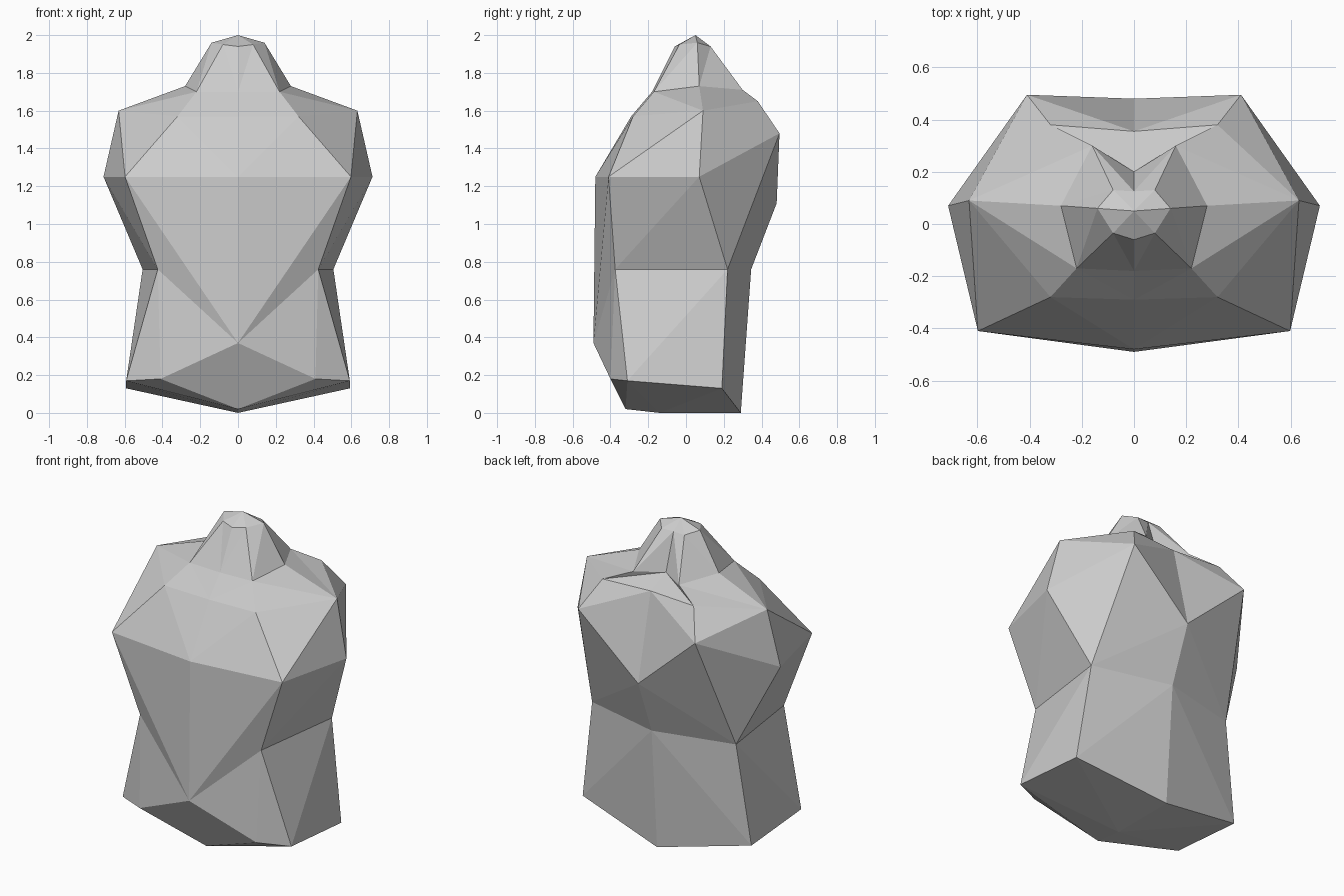
import bpy, bmesh

if "Cube" in bpy.data.objects:
    bpy.data.objects.remove(bpy.data.objects["Cube"])

# Corner points shared by several sections of the right half (x, y, z)
belly = (0, -.49, .37)
waist_back = (.505, .22, .76)
hem_back = (.592, .19, .13)
under = (0, -.14, 0)
under_front = (0, -.32, .02)
crown = (0, .05, 2.0)

# Half sections, top to bottom, each running front centre -> side -> back centre
head = [(0, -.06, 1.94), (.08, -.035, 1.95), (.14, .06, 1.96), (.08, .13, 1.94), (0, .125, 1.94)]
neck = [(0, -.18, 1.70), (.22, -.17, 1.70), (.28, .07, 1.73), (.16, .30, 1.71), (0, .20, 1.71)]
shoulder = [(0, -.29, 1.57), (.32, -.28, 1.57), (.632, .09, 1.6), (.32, .38, 1.65), (0, .355, 1.65)]
chest = [(0, -.48, 1.25), (.598, -.41, 1.25), (.712, .07, 1.25), (.41, .495, 1.48), (0, .48, 1.11)]
waist = [belly, (.425, -.375, .76), waist_back, waist_back, (0, .345, .76)]
hem = [belly, (.41, -.40, .18), (.592, -.31, .17), hem_back, hem_back, (0, .29, 0)]
base = [under_front, under_front, under, under, under, under]


def widen(section):
    """Repeat the front point so every section has six columns."""
    return section[:1] + section


sections = [[crown] * 6] + [widen(s) for s in (head, neck, shoulder, chest, waist)] + [hem, base]
flipped = {(2, 2), (3, 3)}   # (band, column) cells folded along the other diagonal

bm = bmesh.new()
cache = {}


def vert(p):
    if p not in cache:
        cache[p] = bm.verts.new(p)
    return cache[p]


def tri(*pts):
    if len(set(pts)) == 3:
        bm.faces.new([vert(p) for p in pts])


# Skin the sections; repeated points collapse into triangles
for band, (up, low) in enumerate(zip(sections, sections[1:])):
    for i in range(5):
        a, b, c, d = up[i], up[i + 1], low[i + 1], low[i]
        if (band, i) in flipped:
            tri(a, d, c)
            tri(a, c, b)
        else:
            tri(a, d, b)
            tri(b, d, c)

# Mirror the right half across x = 0
half = bm.verts[:] + bm.edges[:] + bm.faces[:]
bmesh.ops.mirror(bm, geom=half, axis='X', merge_dist=.0005)
bmesh.ops.remove_doubles(bm, verts=bm.verts[:], dist=.0005)
bmesh.ops.recalc_face_normals(bm, faces=bm.faces[:])

mesh = bpy.data.meshes.new("torso")
bm.to_mesh(mesh)
bm.free()
bpy.context.collection.objects.link(bpy.data.objects.new("torso", mesh))
